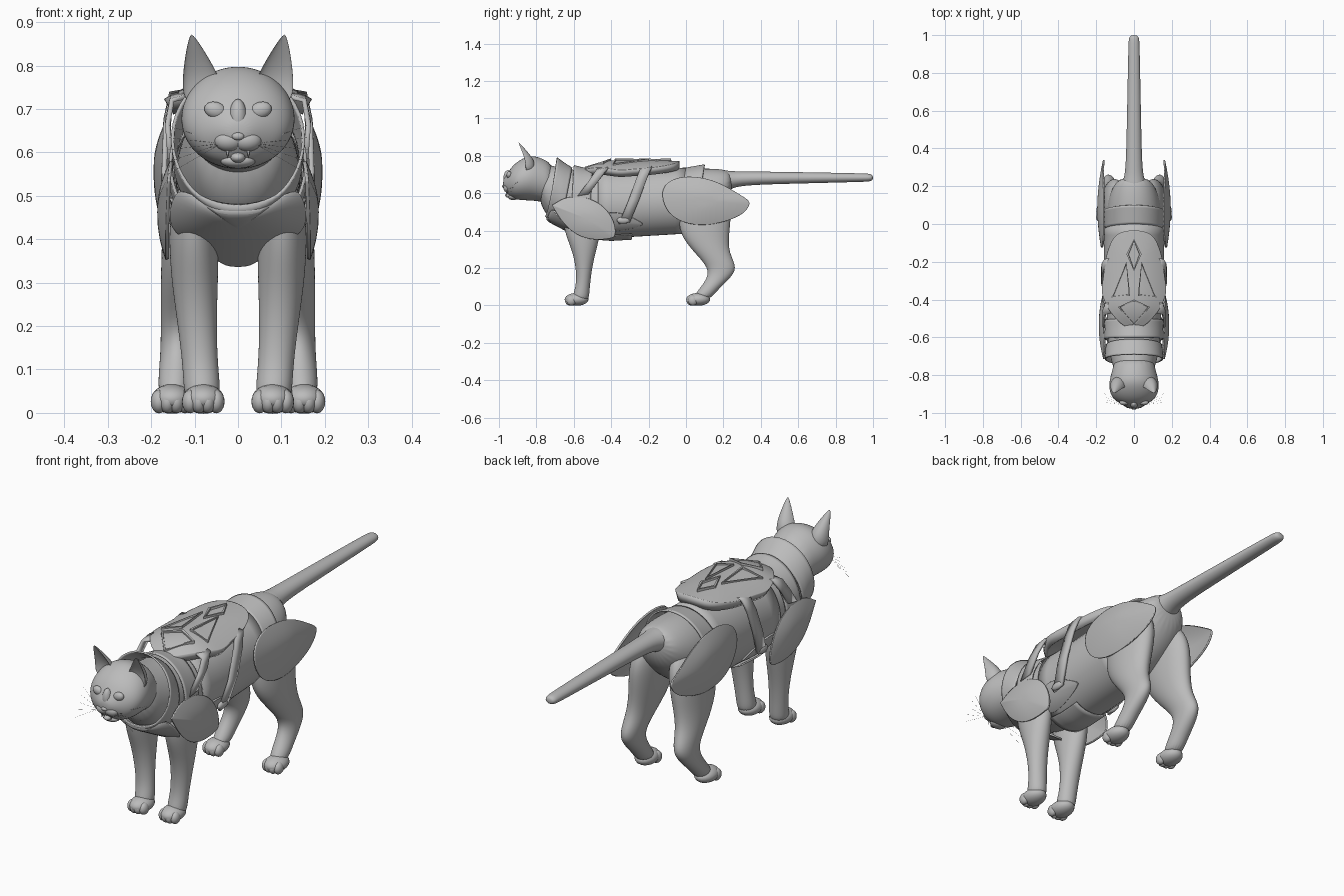
import bpy
import bmesh
from math import sin, cos, pi, radians, sqrt
from mathutils import Matrix, Vector

cube = bpy.data.objects.get("Cube")
if cube:
    bpy.data.objects.remove(cube, do_unlink=True)

grey = bpy.data.materials.new("plain_grey")
grey.use_nodes = True
grey.diffuse_color = (0.5, 0.5, 0.5, 1)
grey.node_tree.nodes["Principled BSDF"].inputs["Base Color"].default_value = (0.5, 0.5, 0.5, 1)


def finish(name, bm, mirror=False, subsurf=0, solid=0.0, angle=None):
    """Turn a bmesh into a shaded object with its modifiers."""
    bmesh.ops.remove_doubles(bm, verts=bm.verts, dist=0.0001)
    bmesh.ops.recalc_face_normals(bm, faces=bm.faces)
    mesh = bpy.data.meshes.new(name)
    bm.to_mesh(mesh)
    bm.free()
    mesh.materials.append(grey)
    obj = bpy.data.objects.new(name, mesh)
    bpy.context.collection.objects.link(obj)
    if mirror:
        obj.modifiers.new("Mirror", "MIRROR").use_mirror_merge = False
    if subsurf:
        mod = obj.modifiers.new("Subdivision", "SUBSURF")
        mod.levels = mod.render_levels = subsurf
    if solid:
        mod = obj.modifiers.new("Solidify", "SOLIDIFY")
        mod.thickness = solid
        mod.offset = 0
    bpy.ops.object.select_all(action="DESELECT")
    obj.select_set(True)
    bpy.context.view_layer.objects.active = obj
    if angle:
        bpy.ops.object.shade_smooth_by_angle(angle=radians(angle))
    else:
        bpy.ops.object.shade_smooth()
    return obj


def skin(bm, rows, closed):
    """Join rows of points with quads."""
    rows = [[bm.verts.new(p) for p in row] for row in rows]
    for low, high in zip(rows, rows[1:]):
        n = len(low)
        for i in range(n if closed else n - 1):
            j = (i + 1) % n
            bm.faces.new((low[i], low[j], high[j], high[i]))
    return rows


def loft(name, rings, upright=False, mirror=False, dent=False):
    """Upright rings are (z, x, y, rx, ry); lying rings are (y, z, rx, rz)."""
    rows = []
    for ring in rings:
        row = []
        for i in range(20):
            c, s = cos(i * pi / 10), sin(i * pi / 10)
            if upright:
                z, x, y, rx, ry = ring
                if dent and s < 0:
                    s *= -0.3
                row.append((x + rx * c, y + ry * s, z))
            else:
                y, z, rx, rz = ring
                row.append((rx * c, y, z + rz * s))
        rows.append(row)
    bm = bmesh.new()
    rows = skin(bm, rows, True)
    bm.faces.new(rows[0])
    bm.faces.new(rows[-1])
    return finish(name, bm, mirror, subsurf=2)


def blob(name, centre, size, mirror=False, tilt=0.0):
    bm = bmesh.new()
    shape = Matrix.Translation(centre) @ Matrix.Rotation(tilt, 4, "Y") @ Matrix.Diagonal((*size, 1))
    bmesh.ops.create_uvsphere(bm, u_segments=20, v_segments=12, radius=1, matrix=shape)
    return finish(name, bm, mirror)


# Torso, head and tail
torso = [(-.79, .66, .10, .10), (-.74, .61, .118, .145), (-.66, .58, .137, .155),
         (-.55, .55, .146, .17), (-.4, .54, .146, .172), (-.2, .55, .15, .17),
         (0, .56, .15, .168), (.1, .58, .145, .155), (.19, .615, .12, .115),
         (.25, .655, .075, .06)]
loft("torso", torso)
loft("head", [(-.978, .652, .02, .018), (-.967, .652, .046, .036), (-.95, .652, .075, .062),
              (-.93, .658, .106, .086), (-.9, .667, .127, .104), (-.86, .677, .134, .117),
              (-.82, .681, .13, .122), (-.77, .67, .115, .118), (-.7, .645, .1, .106)])
loft("tail", [(.17, .66, .08, .07), (.24, .67, .054, .047), (.3, .68, .043, .037),
              (.6, .682, .037, .031), (.95, .683, .03, .023), (.985, .683, .028, .021), (1, .683, .017, .012)])

# Ears and face
loft("ear", [(.71, .08, -.86, .046, .05), (.76, .083, -.86, .046, .055), (.8, .091, -.87, .034, .042),
             (.84, .1, -.885, .019, .021), (.872, .107, -.897, .003, .004)], True, True, dent=True)
blob("eye", (.052, -.945, .697), (.026, .015, .019), True, -.3)
blob("nose_bridge", (0, -.952, .678), (.021, .024, .045))
blob("muzzle_cheek", (.021, -.951, .627), (.034, .025, .025), True)
blob("nose", (0, -.975, .637), (.014, .008, .009))
blob("lower_jaw", (0, -.924, .58), (.04, .028, .017))
blob("tongue", (0, -.948, .588), (.017, .02, .012))
bm = bmesh.new()
bmesh.ops.create_cone(bm, segments=10, radius1=.005, radius2=.0005, depth=.025,
                      matrix=Matrix.Translation((.024, -.958, .598)) @ Matrix.Rotation(pi, 4, "X"))
finish("fang", bm, True, angle=40)

whiskers = bpy.data.curves.new("whiskers", "CURVE")
whiskers.dimensions = "3D"
whiskers.bevel_depth = .0003
whiskers.materials.append(grey)
for side in (-1, 1):
    for k in range(5):
        spline = whiskers.splines.new("POLY")
        spline.points.add(2)
        for t, point in enumerate(spline.points):
            point.co = (side * (.04 + .06 * t), -.96 + .008 * t * k, .62 + (k - 2.5) * .014 * t, 1)
bpy.context.collection.objects.link(bpy.data.objects.new("whiskers", whiskers))

# Legs and paws
loft("front_leg", [(.54, .095, -.56, .045, .1), (.44, .102, -.555, .058, .105), (.36, .101, -.55, .057, .088),
                   (.29, .099, -.545, .053, .064), (.2, .094, -.545, .045, .043), (.11, .087, -.55, .041, .037),
                   (.06, .083, -.56, .043, .044), (.02, .082, -.565, .038, .042)], True, True)
loft("hind_leg", [(.64, .08, .08, .045, .1), (.55, .095, .1, .066, .14), (.46, .105, .1, .069, .142),
                  (.37, .113, .1, .064, .13), (.28, .127, .138, .052, .092), (.2, .136, .2, .042, .078),
                  (.14, .14, .172, .039, .06), (.08, .145, .115, .039, .052), (.03, .147, .08, .037, .05)], True, True)
for label, x, y in (("front", .08, -.585), ("hind", .152, .065)):
    blob(label + "_paw", (x, y, .032), (.048, .064, .034), True)
    for k in (-1.5, -.5, .5, 1.5):
        blob(label + "_toe", (x + k * .02, y - .04 + .008 * abs(k), .026), (.019, .026, .027), True)


# Armour: shells that follow the torso
def section(y):
    for a, b in zip(torso, torso[1:]):
        if y <= b[0]:
            t = (y - a[0]) / (b[0] - a[0])
            return [p + (q - p) * t for p, q in zip(a, b)][1:]
    return torso[-1][1:]


def band(name, start, end, spread, middle=0, gaps=(.008, .008), lean=0.0, solid=.007):
    """Bent sheet around the torso; angles in degrees from the top."""
    rows = []
    for i in range(9):
        t, row = i / 8, []
        for k in range(49):
            a = radians(middle + spread * (k / 24 - 1))
            y = start + (end - start) * t + lean * (1 - cos(a)) / 2
            z, rx, rz = section(y)
            gap = gaps[0] + (gaps[1] - gaps[0]) * t * cos(a / 2) ** 2
            row.append(((rx + gap) * sin(a), y, z + (rz + gap) * cos(a)))
        rows.append(row)
    bm = bmesh.new()
    skin(bm, rows, False)
    return finish(name, bm, solid=solid, angle=40)


band("body_shell", -.47, 0, 180, gaps=(.005, .005))
band("collar", -.61, -.69, 180, gaps=(.005, .046), lean=-.06)
band("shoulder_band", -.5, -.6, 120, gaps=(.008, .02), lean=-.02)
band("belly_plate", -.47, -.29, 30, 180, gaps=(.02, .008))
band("rump_plate", 0, .1, 75, gaps=(.005, .016), lean=-.06)


def plate(name, outline, place, mirror=True, solid=.008):
    """Curved plate from a flat outline; place(u, v, s) puts it in space."""
    pts = [Vector(p) for p in outline]
    mid = sum(pts, Vector((0, 0))) / len(pts)
    rows = [[place(*(mid + (p - mid) * s), s) for p in pts] for s in (1, .93, .75, .5, .2)]
    bm = bmesh.new()
    rows = skin(bm, rows, True)
    bm.faces.new(rows[-1])
    return finish(name, bm, mirror, 2, solid, 50)


def both_sides(half):
    """Complete a half outline that starts and ends on the middle line."""
    return half + [(-x, v) for x, v in half[-2:0:-1]]


def on_flank(y, z, s):
    zc, rx, rz = section(y)
    return (rx * sqrt(max(.1, 1 - ((z - zc) / rz) ** 2)) + .014, y, z)


plate("chest_plate", both_sides([(0, .47), (.07, .47), (.125, .52), (.15, .5), (.163, .425), (.1, .39),
                                 (.06, .365), (.03, .34), (0, .34)]),
      lambda x, z, s: (x, -.745 + 1.9 * max(0, .455 - z) + 2 * x * x, z), False)
plate("shoulder_guard", [(-.72, .545), (-.715, .53), (-.66, .575), (-.57, .585), (-.47, .555), (-.4, .485),
                         (-.375, .41), (-.38, .365), (-.4, .36), (-.46, .35), (-.56, .36), (-.655, .43)],
      lambda y, z, s: (.163 + .02 * (1 - s * s) - .12 * max(0, z - .5), y, z))
plate("hip_guard", [(-.135, .59), (-.11, .655), (-.03, .69), (.08, .685), (.18, .655), (.28, .595), (.34, .56),
                    (.34, .535), (.31, .49), (.22, .45), (.1, .425), (-.02, .44), (-.1, .495)],
      lambda y, z, s: (.172 + .02 * (1 - s * s) - .18 * max(0, z - .6) - .05 * max(0, y - .1), y, z))
plate("flank_plate", [(-.52, .45), (-.43, .5), (-.33, .495), (-.23, .44), (-.225, .43), (-.34, .4), (-.48, .39)],
      on_flank)


# Back pack with raised frames
def pack_top(x, y):
    return .775 - 2 * x * x - .5 * max(0, -.45 - y)


plate("back_pack", both_sides([(0, -.03), (.09, -.045), (.125, -.12), (.145, -.2), (.15, -.28), (.168, -.36),
                               (.13, -.45), (.07, -.52), (0, -.56)]),
      lambda x, y, s: (x, y, pack_top(x, y) - .019), False, .042)


def frame(name, outline, mirror):
    bm = bmesh.new()
    face = bm.faces.new([bm.verts.new((x, y, pack_top(x, y) - .004)) for x, y in outline])
    face.normal_update()
    if face.normal.z < 0:
        face.normal_flip()
    top = bmesh.ops.extrude_discrete_faces(bm, faces=[face])["faces"][0]
    bmesh.ops.translate(bm, verts=top.verts, vec=(0, 0, .015))
    bmesh.ops.inset_region(bm, faces=[top], thickness=.01, depth=0)
    bmesh.ops.inset_region(bm, faces=[top], thickness=.002, depth=-.009)
    return finish(name, bm, mirror, angle=30)


frame("pack_diamond", [(0, -.08), (.04, -.16), (0, -.25), (-.04, -.16)], False)
frame("pack_triangle", [(.04, -.2), (.12, -.39), (.02, -.38)], True)
frame("pack_kite", [(0, -.4), (.085, -.44), (0, -.54), (-.085, -.44)], False)


# Straps from the pack down the flanks
def strap(name, path, width):
    bm = bmesh.new()
    skin(bm, [[(x, y - width / 2, z - .005), (x, y + width / 2, z + .005)] for x, y, z in path], False)
    return finish(name, bm, True, solid=.012, angle=40)


strap("rear_strap", [(.12, -.21, .735), (.155, -.215, .73), (.166, -.24, .67), (.17, -.28, .56), (.155, -.33, .44)], .06)
strap("front_strap", [(.11, -.44, .735), (.152, -.45, .725), (.162, -.49, .67), (.156, -.55, .59)], .06)
blob("rear_buckle", (.157, -.335, .455), (.012, .035, .018), True)
